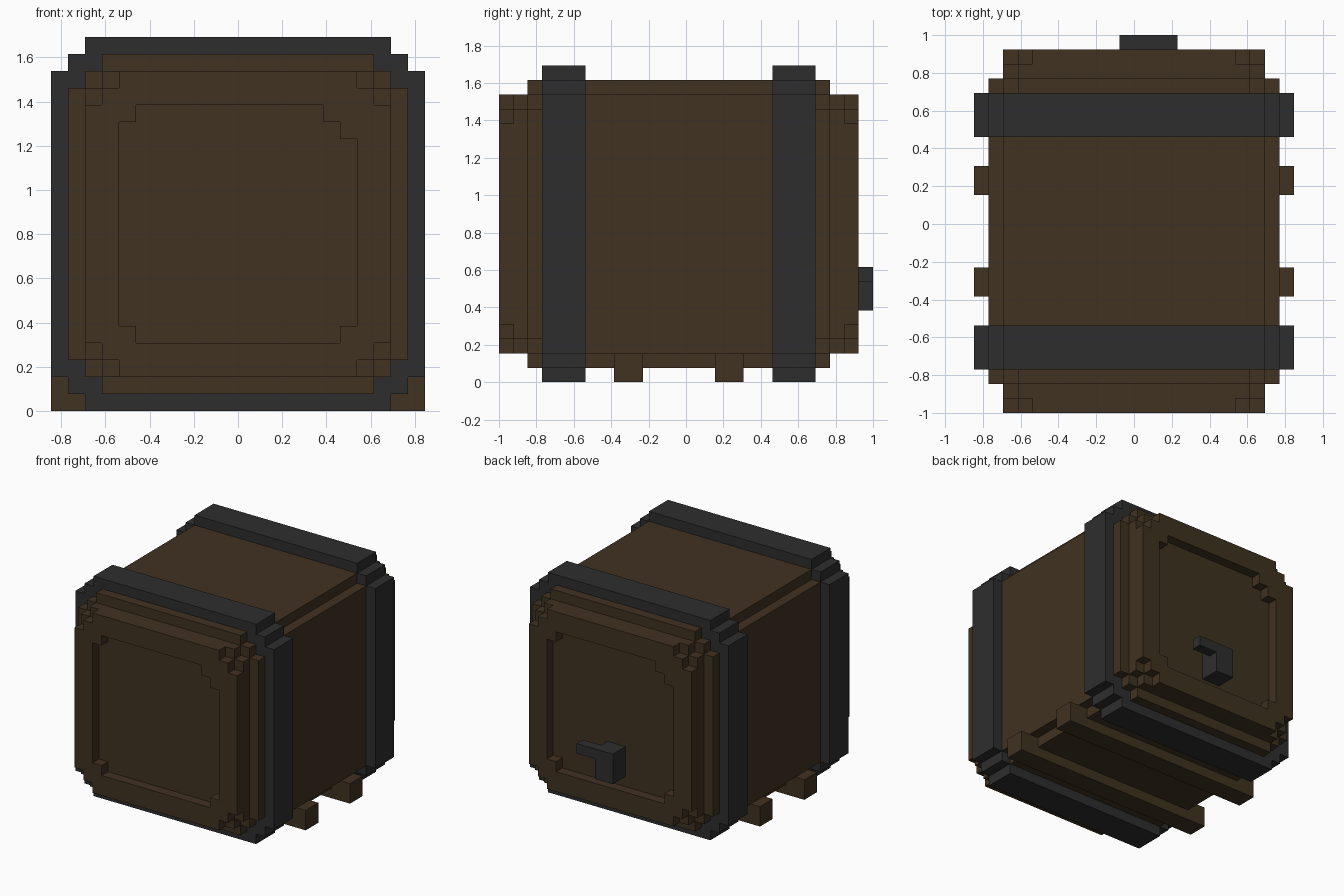
import bpy, bmesh
from mathutils import Vector

if "Cube" in bpy.data.objects:
    bpy.data.objects.remove(bpy.data.objects["Cube"])

U = 1 / 13          # one block of the grid
MID = 11            # height of the barrel axis, in blocks


def material(name, rgb):
    m = bpy.data.materials.new(name)
    m.diffuse_color = (*rgb, 1)
    m.use_nodes = True
    m.node_tree.nodes["Principled BSDF"].inputs["Base Color"].default_value = m.diffuse_color
    return m


WOOD = material("dark_wood", (0.051, 0.032, 0.0148))
IRON = material("black_iron", (0.0265, 0.0265, 0.0265))


def stepped(steps, extra=()):
    """Closed outline from the stair points of one corner, repeated on all four.
    'extra' replaces the stair of the upper right corner."""
    loop = []
    for i, (sx, sz) in enumerate([(1, 1), (-1, 1), (-1, -1), (1, -1)]):
        stair = list(extra) if i == 0 and extra else list(steps)
        pts = []
        for k, (x, z) in enumerate(stair):      # outer stair corners, top to side
            pts.append((x, z))
            if k + 1 < len(stair):
                pts.append((x, stair[k + 1][1]))
        if i % 2 == 0:
            pts.reverse()                       # keep the loop turning one way
        loop += [(sx * x, sz * z) for x, z in pts]
    return loop


def finish(name, bm, mat):
    bmesh.ops.recalc_face_normals(bm, faces=bm.faces)
    me = bpy.data.meshes.new(name)
    bm.to_mesh(me)
    bm.free()
    me.materials.append(mat)
    ob = bpy.data.objects.new(name, me)
    bpy.context.collection.objects.link(ob)
    return ob


def prism(name, loops, y0, y1, mat, turn=1):
    """Extrude an outline (and optional hole) along y; turn=-1 spins it about z."""
    bm = bmesh.new()
    edges = []
    for loop in loops:
        vs = [bm.verts.new((turn * x * U, y0 * U, (z + MID) * U)) for x, z in loop]
        edges += [bm.edges.new((vs[i - 1], vs[i])) for i in range(len(vs))]
    if len(loops) == 1:
        bm.faces.new(vs)
    else:
        bmesh.ops.triangle_fill(bm, edges=edges, use_beauty=True)
    res = bmesh.ops.extrude_face_region(bm, geom=bm.faces[:], use_keep_orig=True)
    moved = [g for g in res["geom"] if isinstance(g, bmesh.types.BMVert)]
    bmesh.ops.translate(bm, verts=moved, vec=(0, (y1 - y0) * U, 0))
    return finish(name, bm, mat)


def box(name, lo, hi, mat):
    lo, hi = Vector(lo) * U, Vector(hi) * U
    bm = bmesh.new()
    bmesh.ops.create_cube(bm, size=1)
    for v in bm.verts:
        v.co = [(a + b) / 2 + c * (b - a) for a, b, c in zip(lo, hi, v.co)]
    return finish(name, bm, mat)


# Outlines, half sizes in blocks
hoop = stepped([(9, 11), (10, 10), (11, 9)])
body = stepped([(9, 10), (10, 9)])
collar = stepped([(8, 10), (9, 9), (10, 8)])
head = stepped([(8, 9), (9, 8)])
rim = stepped([(7, 9), (8, 8), (9, 7)])
recess = stepped([(6, 7), (7, 6)], extra=[(5, 7), (6, 6), (7, 5)])

# Barrel body and iron hoops
prism("barrel_body", [body], -8, 7, WOOD)
prism("front_hoop", [hoop], -10, -7, IRON)
prism("back_hoop", [hoop], 6, 9, IRON)

# Stepped barrel ends, each with a rim around a recessed panel
for side, edge, d, turn in (("front", -10, -1, 1), ("back", 9, 1, -1)):
    prism(side + "_collar", [collar], edge - d * 0.5, edge + d, WOOD)
    prism(side + "_head", [head], edge + d * 0.5, edge + 2 * d, WOOD)
    prism(side + "_rim", [rim, recess], edge + 2 * d, edge + 3 * d, WOOD, turn)

# Support beams under the barrel
box("front_beam", (-11, -5, 0), (11, -3, 2), WOOD)
box("back_beam", (-11, 2, 0), (11, 4, 2), WOOD)

# Tap with side handle
box("tap_spout", (-1, 11, 5), (1, 13, 8), IRON)
box("tap_handle", (1, 12, 7), (3, 13, 8), IRON)
